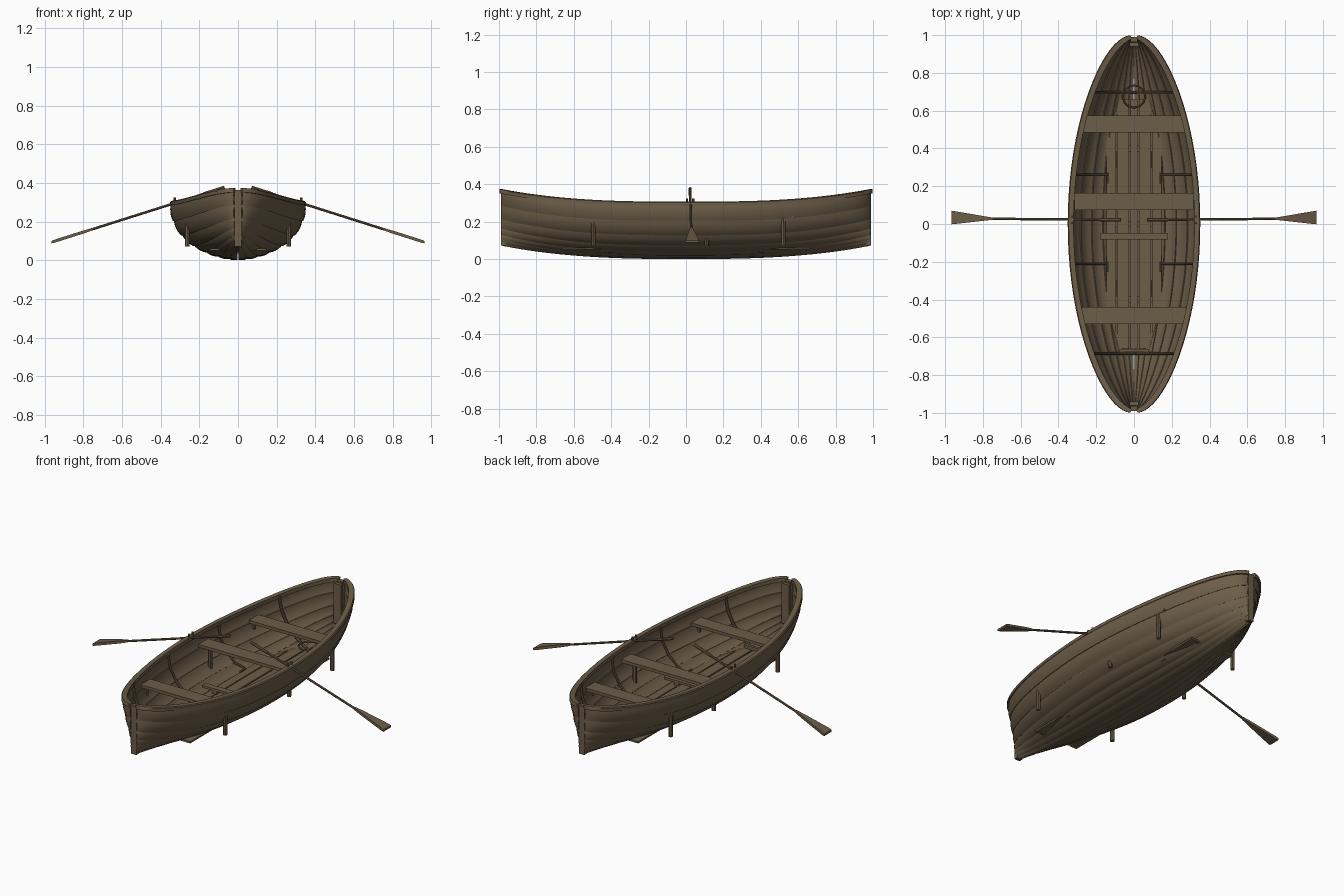
import bpy, bmesh, math
from mathutils import Vector

if "Cube" in bpy.data.objects:
    bpy.data.objects.remove(bpy.data.objects["Cube"], do_unlink=True)

wood = bpy.data.materials.new("brown_wood")
wood.use_nodes = True
COLOUR = (0.15, 0.11, 0.065, 1)
wood.diffuse_color = COLOUR
wood.node_tree.nodes["Principled BSDF"].inputs["Base Color"].default_value = COLOUR

# Plank seams: half breadth amidships, height amidships, height at the ends, fullness
SEAMS = [(0.003, 0.008, 0.075, 1.0), (0.05, 0.013, 0.088, 0.95),
         (0.105, 0.026, 0.105, 0.9), (0.165, 0.048, 0.13, 0.84),
         (0.225, 0.08, 0.165, 0.78), (0.285, 0.132, 0.215, 0.7),
         (0.328, 0.205, 0.285, 0.63), (0.342, 0.298, 0.365, 0.59)]
HALF = 0.985
STATIONS = [math.sin(math.pi / 2 * (i / 20 - 1)) for i in range(41)]


def seam(k, t):
    """Point (x, z) of seam k at station t (-1 to 1)."""
    x, z0, z1, full = SEAMS[k]
    return Vector((x * max(0, 1 - t * t) ** full + 0.014 * t ** 6 * min(1, k / 2 + 0.1),
                   z0 + (z1 - z0) * abs(t) ** 2.8))


def finish(ob, mirror=False, solid=0.0):
    ob.data.materials.append(wood)
    if solid:
        m = ob.modifiers.new("thickness", "SOLIDIFY")
        m.thickness, m.offset = solid, 0
    if mirror:
        ob.modifiers.new("mirror", "MIRROR")
        ob.modifiers["mirror"].use_mirror_merge = False
    bpy.ops.object.select_all(action="DESELECT")
    ob.select_set(True)
    bpy.context.view_layer.objects.active = ob
    bpy.ops.object.convert(target="MESH")
    bpy.ops.object.shade_smooth_by_angle(angle=math.radians(35))
    return ob


def mesh_object(name, bm, **kw):
    bmesh.ops.recalc_face_normals(bm, faces=bm.faces)
    me = bpy.data.meshes.new(name)
    bm.to_mesh(me)
    bm.free()
    ob = bpy.data.objects.new(name, me)
    bpy.context.collection.objects.link(ob)
    return finish(ob, **kw)


def loft(name, rows, closed=False, **kw):
    """Skin a list of equal-length rows of points."""
    bm = bmesh.new()
    grid = [[bm.verts.new(p) for p in row] for row in rows]
    n = len(rows[0])
    for a, b in zip(grid, grid[1:]):
        for j in range(n if closed else n - 1):
            bm.faces.new((a[j], a[(j + 1) % n], b[(j + 1) % n], b[j]))
    if closed:
        bm.faces.new(grid[0])
        bm.faces.new(grid[-1])
    return mesh_object(name, bm, **kw)


def box(name, centre, size, **kw):
    bm = bmesh.new()
    bmesh.ops.create_cube(bm, size=1)
    for v in bm.verts:
        v.co = Vector(c + s * a for c, s, a in zip(centre, size, v.co))
    return mesh_object(name, bm, **kw)


def tube(name, points, radius, cyclic=False, mirror=False):
    cu = bpy.data.curves.new(name, "CURVE")
    cu.dimensions = "3D"
    cu.bevel_depth, cu.bevel_resolution, cu.use_fill_caps = radius, 2, True
    sp = cu.splines.new("POLY")
    sp.points.add(len(points) - 1)
    for p, co in zip(sp.points, points):
        p.co = (*co, 1)
    sp.use_cyclic_u = cyclic
    ob = bpy.data.objects.new(name, cu)
    bpy.context.collection.objects.link(ob)
    return finish(ob, mirror=mirror)


# Hull strakes: bulged planks, each lapping slightly over the one below
for k in range(len(SEAMS) - 1):
    rows = []
    for t in STATIONS:
        a, b = seam(k, t), seam(k + 1, t)
        d = b - a
        out = Vector((d.y, -d.x))
        row = []
        for i in range(7):
            v = i / 6
            p = a + d * v + out * (0.36 * v * (1 - v) + 0.06 * (1 - v))
            row.append((max(p.x, 0.002), t * HALF, p.y))
        rows.append(row)
    loft(f"strake_{k + 1}", rows, mirror=True, solid=0.008)

# Gunwale rail following the sheer
rows = []
for t in STATIONS:
    p = seam(7, t)
    inner, outer = max(p.x - 0.022, 0.012), p.x + 0.009
    y = t * 0.998
    rows.append([(inner, y * 0.985, p.y - 0.014), (outer, y, p.y - 0.014),
                 (outer, y, p.y + 0.004), (outer - 0.005, y, p.y + 0.009),
                 (inner, y * 0.985, p.y + 0.009)])
loft("gunwale", rows, closed=True, mirror=True)

# Stem and stern posts
for name, s in (("bow", -1), ("stern", 1)):
    box(name + "_post", (0, s * 0.976, 0.218), (0.036, 0.026, 0.292))
    box(name + "_inner_post", (0, s * 0.95, 0.235), (0.05, 0.02, 0.24))

# Floor boards
FLOOR = 0.055
box("floor_centre_board", (0, 0, FLOOR), (0.036, 1.32, 0.01))
box("floor_inner_board", (0.058, 0, FLOOR), (0.062, 1.32, 0.01), mirror=True)
box("floor_outer_board", (0.12, 0, FLOOR), (0.05, 1.32, 0.01), mirror=True)
for i, y in enumerate((-0.4, 0, 0.4)):
    box(f"floor_bearer_{i + 1}", (0, y, FLOOR - 0.012), (0.26, 0.03, 0.014))

# Thwarts with their legs
for name, y, half in (("front", -0.485, 0.275), ("middle", 0.12, 0.315),
                      ("back", 0.53, 0.268)):
    box(name + "_seat", (0, y, 0.232), (half * 2, 0.09, 0.018))
    tube(name + "_seat_leg", [(0.262, y - 0.01, 0.07), (0.262, y - 0.01, 0.225)],
         0.012, mirror=True)

# Foot rest
box("foot_rest", (0, -0.065, 0.085), (0.36, 0.036, 0.014))
box("foot_rest_block", (0.1, -0.065, 0.068), (0.03, 0.03, 0.025), mirror=True)


# Ribs bent along the inside of the planking
def rib_path(y, inner):
    pts = []
    for k in range(7, 0, -1):
        p = seam(k, y / HALF)
        x = p.x - 0.016
        if x > inner:
            pts.append((x, y, p.y + 0.006))
    pts.append((inner, y, max(pts[-1][2] - 0.012, FLOOR + 0.01)))
    return pts


for name, y in (("back", 0.26), ("front", -0.21)):
    tube(name + "_side_rib", rib_path(y, 0.14), 0.007, mirror=True)
    tube(name + "_rib_foot", [(0.14, y - 0.045, 0.068), (0.14, y + 0.012, 0.068)],
         0.006, mirror=True)
for name, y in (("stern", 0.695), ("bow", -0.685)):
    tube(name + "_rib", rib_path(y, 0.0), 0.008, mirror=True)
box("floor_end_cleat", (0, -0.67, 0.068), (0.16, 0.016, 0.02))

# Rope ring lying in the stern
tube("rope_ring", [(0.058 * math.cos(a), 0.675 + 0.058 * math.sin(a), 0.085)
                   for a in (math.tau * i / 32 for i in range(32))], 0.005, cyclic=True)


# Oars sloping outward through the rowlocks
def oar_height(x):
    return 0.29 - 0.317 * (x - 0.345)


def oar_point(x, y=0.022):
    return (x, y, oar_height(x))


tube("oar_shaft", [oar_point(0.07), oar_point(0.8, 0.028)], 0.0065, mirror=True)
tube("oar_handle", [oar_point(0.07), oar_point(0.18)], 0.0085, mirror=True)
rows = []
for x, w, h in ((0.75, 0.006, 0.006), (0.8, 0.013, 0.008), (0.95, 0.034, 0.008),
                (0.965, 0.036, 0.006)):
    y, z = 0.028 + (x - 0.75) * 0.03, oar_height(x)
    rows.append([(x, y - w, z - h), (x, y + w, z - h), (x, y + w, z + h), (x, y - w, z + h)])
loft("oar_blade", rows, closed=True, mirror=True)

# Rowlock pins on the gunwale
for name, y in (("front", 0.005), ("back", 0.039)):
    tube(name + "_rowlock_pin", [(0.328, y, 0.285), (0.328, y, 0.325)], 0.006, mirror=True)
